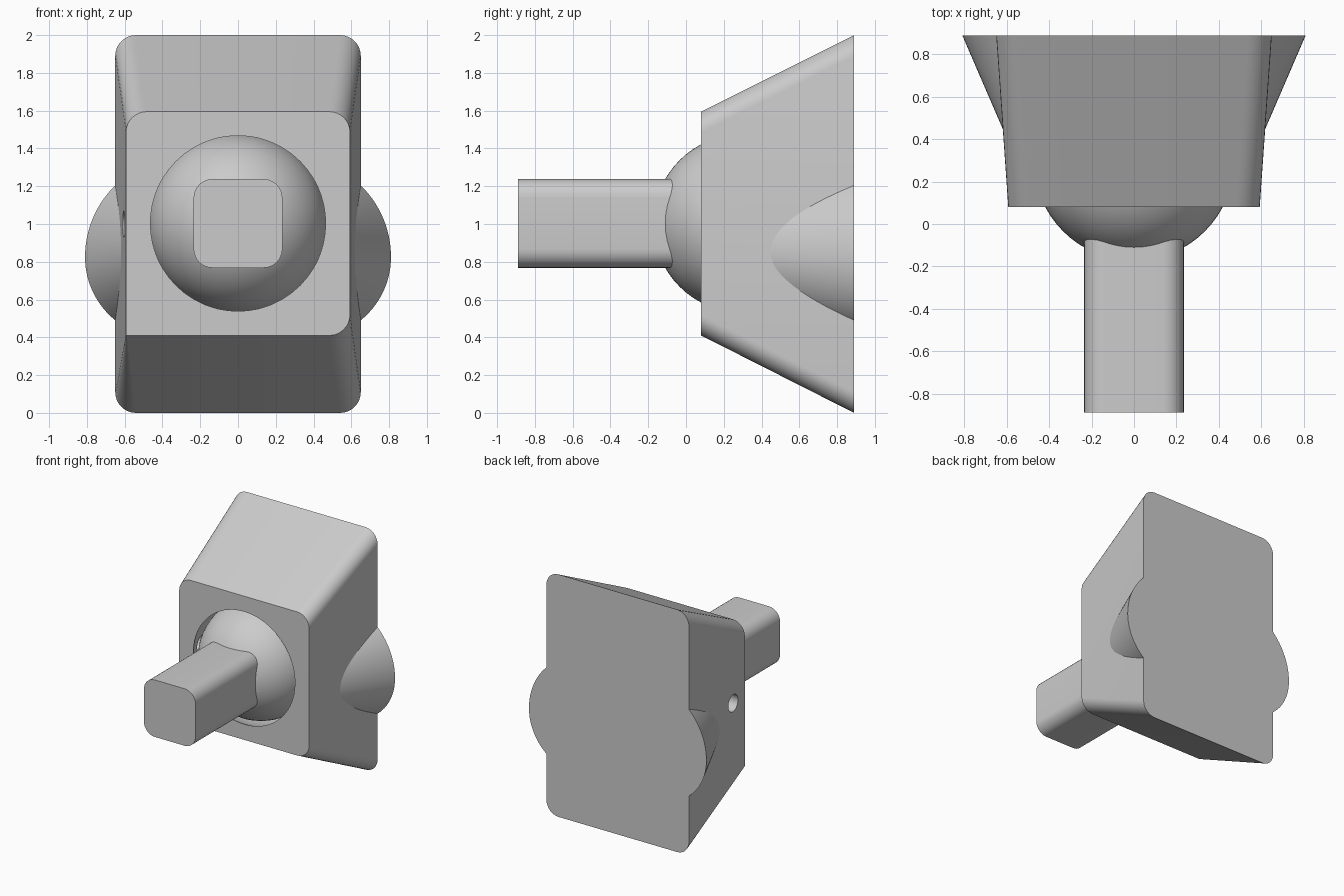
import bpy, bmesh
from math import sin, cos, pi, acos, radians

if "Cube" in bpy.data.objects:
    bpy.data.objects.remove(bpy.data.objects["Cube"])

BACK, FACE = 0.89, 0.08


def rounded_rect(hw, z0, z1, radii, seg=8):
    """Points (x, z) counter-clockwise; radii: top right, top left, bottom left, bottom right."""
    pts = []
    corners = [(1, z1, -1), (-1, z1, -1), (-1, z0, 1), (1, z0, 1)]
    for i, ((sx, z, dz), r) in enumerate(zip(corners, radii)):
        cx, cz = sx * (hw - r), z + dz * r
        for k in range(seg + 1):
            a = (i + k / seg) * pi / 2
            pts.append((cx + r * cos(a), cz + r * sin(a)))
    return pts


def loft(name, sections):
    """Skin a solid through (y, points) sections."""
    bm = bmesh.new()
    rings = [[bm.verts.new((x, y, z)) for x, z in pts] for y, pts in sections]
    n = len(rings[0])
    for a, b in zip(rings, rings[1:]):
        for i in range(n):
            bm.faces.new((a[i], a[(i + 1) % n], b[(i + 1) % n], b[i]))
    bm.faces.new(rings[0])
    bm.faces.new(rings[-1])
    bmesh.ops.recalc_face_normals(bm, faces=bm.faces)
    mesh = bpy.data.meshes.new(name)
    bm.to_mesh(mesh)
    bm.free()
    ob = bpy.data.objects.new(name, mesh)
    bpy.context.collection.objects.link(ob)
    return ob


def activate(ob):
    bpy.ops.object.select_all(action='DESELECT')
    ob.select_set(True)
    bpy.context.view_layer.objects.active = ob


def cut(ob, cutter):
    activate(ob)
    mod = ob.modifiers.new("cut", 'BOOLEAN')
    mod.operation, mod.solver, mod.object = 'DIFFERENCE', 'EXACT', cutter
    bpy.ops.object.modifier_apply(modifier=mod.name)


def sphere(name, r):
    bpy.ops.mesh.primitive_uv_sphere_add(segments=64, ring_count=32, radius=r,
                                         location=(0, 0.30, 1.003))
    ob = bpy.context.object
    ob.name = name
    return ob


# Tapered housing block; its lower left front corner is square
housing = loft("housing", [
    (FACE, rounded_rect(0.593, 0.41, 1.595, (0.11, 0.11, 0.004, 0.11))),
    (BACK, rounded_rect(0.65, 0.0, 2.0, (0.11,) * 4))])

# Flared side bulges: egg-shaped arc shrinking towards the front
def bulge_section(y):
    half = 0.81 - 0.432 * (BACK - y)
    s, zc = half / 0.81, 0.825 + 0.057 * (BACK - y)
    pts = []
    for k in range(-16, 17):
        r = 0.53 if k > 0 else 0.43
        a = k / 16 * acos(1 - 0.2 / r)
        pts.append((s * (0.81 - r + r * cos(a)), zc + s * r * sin(a)))
    return y, pts


bulges = loft("side_bulges", [bulge_section(0.40), bulge_section(BACK)])
activate(bulges)
bulges.modifiers.new("mirror", 'MIRROR')
bpy.ops.object.modifier_apply(modifier="mirror")

# Socket cavity and the set-screw hole on the left
socket = sphere("socket_cutter", 0.514)
bpy.ops.mesh.primitive_cylinder_add(vertices=32, radius=0.07, depth=0.3,
                                    location=(-0.60, 0.25, 1.0), rotation=(0, pi / 2, 0))
screw_hole = bpy.context.object
screw_hole.name = "screw_hole_cutter"
cut(housing, socket)
cut(housing, screw_hole)
cut(bulges, socket)
for c in (socket, screw_hole):
    c.hide_render = True
    c.hide_set(True)

# Ball and square shaft
ball = sphere("ball", 0.473)
shaft = loft("shaft", [(y, rounded_rect(0.235, 0.768, 1.238, (0.1,) * 4))
                       for y in (-BACK, 0.0)])

for ob in (housing, bulges, ball, shaft):
    activate(ob)
    bpy.ops.object.shade_smooth_by_angle(angle=radians(30))
